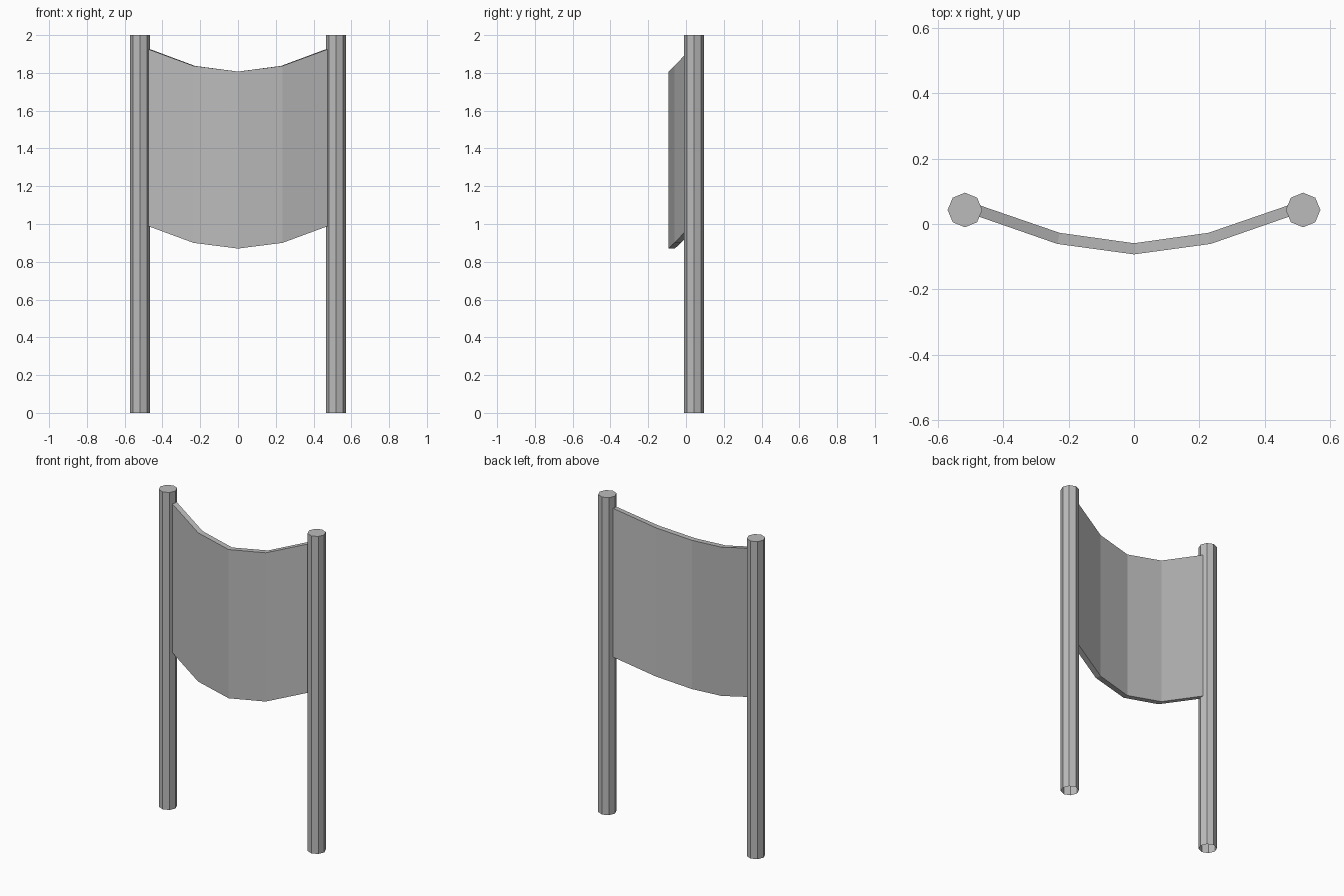
import bpy
import bmesh
import math

cube = bpy.data.objects.get("Cube")
if cube:
    bpy.data.objects.remove(cube, do_unlink=True)

grey = bpy.data.materials.new("plain_grey")
grey.use_nodes = True
COLOUR = (0.5, 0.5, 0.5, 1)
grey.diffuse_color = COLOUR
grey.node_tree.nodes["Principled BSDF"].inputs["Base Color"].default_value = COLOUR


def add_object(name, bm):
    bmesh.ops.recalc_face_normals(bm, faces=bm.faces)
    mesh = bpy.data.meshes.new(name)
    bm.to_mesh(mesh)
    bm.free()
    mesh.materials.append(grey)
    obj = bpy.data.objects.new(name, mesh)
    bpy.context.collection.objects.link(obj)
    return obj


# Eight-sided post, capped on top and open at the foot
def add_post(name, x):
    bm = bmesh.new()
    radius, height, sides = 0.053, 2.0, 8
    ring = [bm.verts.new((x + radius * math.cos(i * math.tau / sides),
                          0.043 + radius * math.sin(i * math.tau / sides), height))
            for i in range(sides)]
    bm.faces.new(ring)
    edges = list(bm.edges)
    lower = bmesh.ops.extrude_edge_only(bm, edges=edges)["geom"]
    for v in lower:
        if isinstance(v, bmesh.types.BMVert):
            v.co.z = 0
    return add_object(name, bm)


add_post("right_post", -0.518)
add_post("left_post", 0.518)

# Sagging panel: stations of (front x, back x, front y, back y, base height)
half = [(0.0, 0.0, -0.093, -0.059, 0.87),
        (0.235, 0.228, -0.061, -0.027, 0.90),
        (0.485, 0.475, 0.026, 0.058, 0.992)]
stations = [(-a, -b, c, d, e) for a, b, c, d, e in reversed(half[1:])] + half
PANEL_HEIGHT = 0.937

bm = bmesh.new()
sections = []
for fx, bx, fy, by, z in stations:
    top = z + PANEL_HEIGHT
    sections.append([bm.verts.new(p) for p in
                     ((fx, fy, z), (bx, by, z), (bx, by, top), (fx, fy, top))])
for a, b in zip(sections, sections[1:]):
    for i in range(4):
        j = (i + 1) % 4
        bm.faces.new((a[i], a[j], b[j], b[i]))
bm.faces.new(sections[0])
bm.faces.new(sections[-1])
add_object("hanging_panel", bm)
